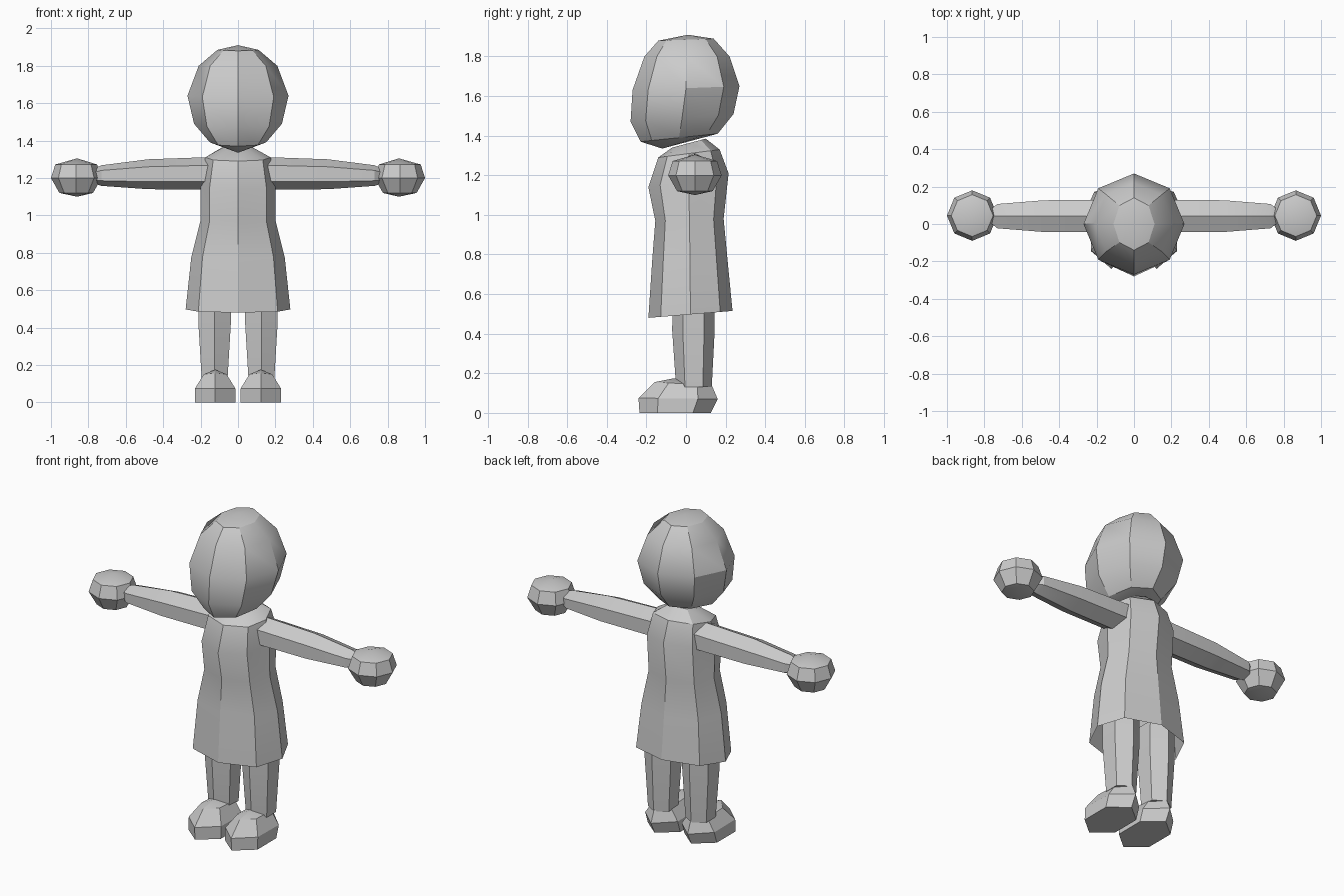
import bpy, bmesh, math
from mathutils import Vector

if "Cube" in bpy.data.objects:
    bpy.data.objects.remove(bpy.data.objects["Cube"])

grey = bpy.data.materials.new("plain grey")
grey.diffuse_color = (0.6, 0.6, 0.6, 1)
grey.use_nodes = True
grey.node_tree.nodes["Principled BSDF"].inputs["Base Color"].default_value = grey.diffuse_color


def ring(n, cx, rx, front, back, power=1.0):
    """Tilted ring round an upright part: front/back are (y, z) of its ends."""
    pts = []
    for k in range(n):
        a = 2 * math.pi * k / n
        s, t = math.sin(a), (1 - math.cos(a)) / 2
        x = cx + rx * math.copysign(abs(s) ** power, s)
        pts.append(Vector((x, front[0] + (back[0] - front[0]) * t,
                           front[1] + (back[1] - front[1]) * t)))
    return pts


def loft(name, rings, start=None, end=None, cap_start=True, cap_end=True, mirror=False):
    """Skin rings; each end is a pole point, a flat cap or open."""
    bm = bmesh.new()
    loops = [[bm.verts.new(p) for p in r] for r in rings]
    n = len(loops[0])
    for a, b in zip(loops, loops[1:]):
        for i in range(n):
            j = (i + 1) % n
            bm.faces.new((a[i], a[j], b[j], b[i]))
    for loop, pole, cap in ((loops[0], start, cap_start), (loops[-1], end, cap_end)):
        if pole:
            p = bm.verts.new(pole)
            for i in range(n):
                bm.faces.new((loop[i], loop[(i + 1) % n], p))
        elif cap:
            bm.faces.new(loop)
    bmesh.ops.recalc_face_normals(bm, faces=bm.faces)
    me = bpy.data.meshes.new(name)
    bm.to_mesh(me)
    bm.free()
    me.materials.append(grey)
    me.shade_smooth()
    me.set_sharp_from_angle(angle=math.radians(30))
    ob = bpy.data.objects.new(name, me)
    bpy.context.collection.objects.link(ob)
    if mirror:
        ob.modifiers.new("Mirror", 'MIRROR').use_mirror_merge = False
    return ob


# Head: eight-sided, chin pushed forward
loft("head", [ring(8, 0, rx, f, b) for rx, f, b in (
    (0.11, (-0.14, 1.88), (0.14, 1.89)),
    (0.21, (-0.21, 1.80), (0.22, 1.80)),
    (0.27, (-0.27, 1.63), (0.27, 1.65)),
    (0.235, (-0.28, 1.47), (0.24, 1.51)),
    (0.15, (-0.23, 1.37), (0.16, 1.41)))],
    start=(0, 0.01, 1.91), end=(0, -0.12, 1.335))

# Dress with shoulders, open at the hem
loft("dress", [ring(8, 0, rx, f, b, 0.8) for rx, f, b in (
    (0.08, (-0.07, 1.34), (0.10, 1.385)),
    (0.175, (-0.14, 1.29), (0.17, 1.33)),
    (0.20, (-0.19, 1.14), (0.215, 1.21)),
    (0.20, (-0.155, 0.97), (0.19, 0.98)),
    (0.25, (-0.17, 0.78), (0.21, 0.77)),
    (0.28, (-0.19, 0.48), (0.235, 0.515)))], cap_end=False)

# Arms: six-sided with a ridge on top
arm = []
for x, zc, rz, ry in ((0.14, 1.225, 0.087, 0.10), (0.48, 1.22, 0.08, 0.098),
                      (0.73, 1.213, 0.055, 0.075), (0.77, 1.21, 0.04, 0.04)):
    arm.append([Vector((x, 0.042 + ry * math.sin(k * math.pi / 3),
                        zc + rz * math.cos(k * math.pi / 3))) for k in range(6)])
loft("arm", arm, mirror=True)

# Hands: low round fists
loft("hand", [ring(8, 0.865, r, (0.045 - r, z), (0.045 + r, z)) for r, z in (
    (0.112, 1.272), (0.135, 1.20), (0.09, 1.12))],
    start=(0.86, 0.045, 1.305), end=(0.86, 0.045, 1.10), mirror=True)

# Legs: six-sided, running up inside the dress
loft("leg", [ring(6, 0.125, rx, (yf, z), (yb, z)) for rx, yf, yb, z in (
    (0.10, -0.065, 0.145, 0.62), (0.10, -0.07, 0.145, 0.42),
    (0.08, -0.05, 0.13, 0.13))], mirror=True)

# Shoes: six-sided with pointed toes
loft("shoe", [ring(6, 0.122, rx, f, b) for rx, f, b in (
    (0.125, (-0.235, 0.0), (0.125, 0.0)),
    (0.125, (-0.24, 0.075), (0.16, 0.07)),
    (0.07, (-0.16, 0.155), (0.13, 0.14)))],
    end=(0.122, -0.06, 0.175), mirror=True)
